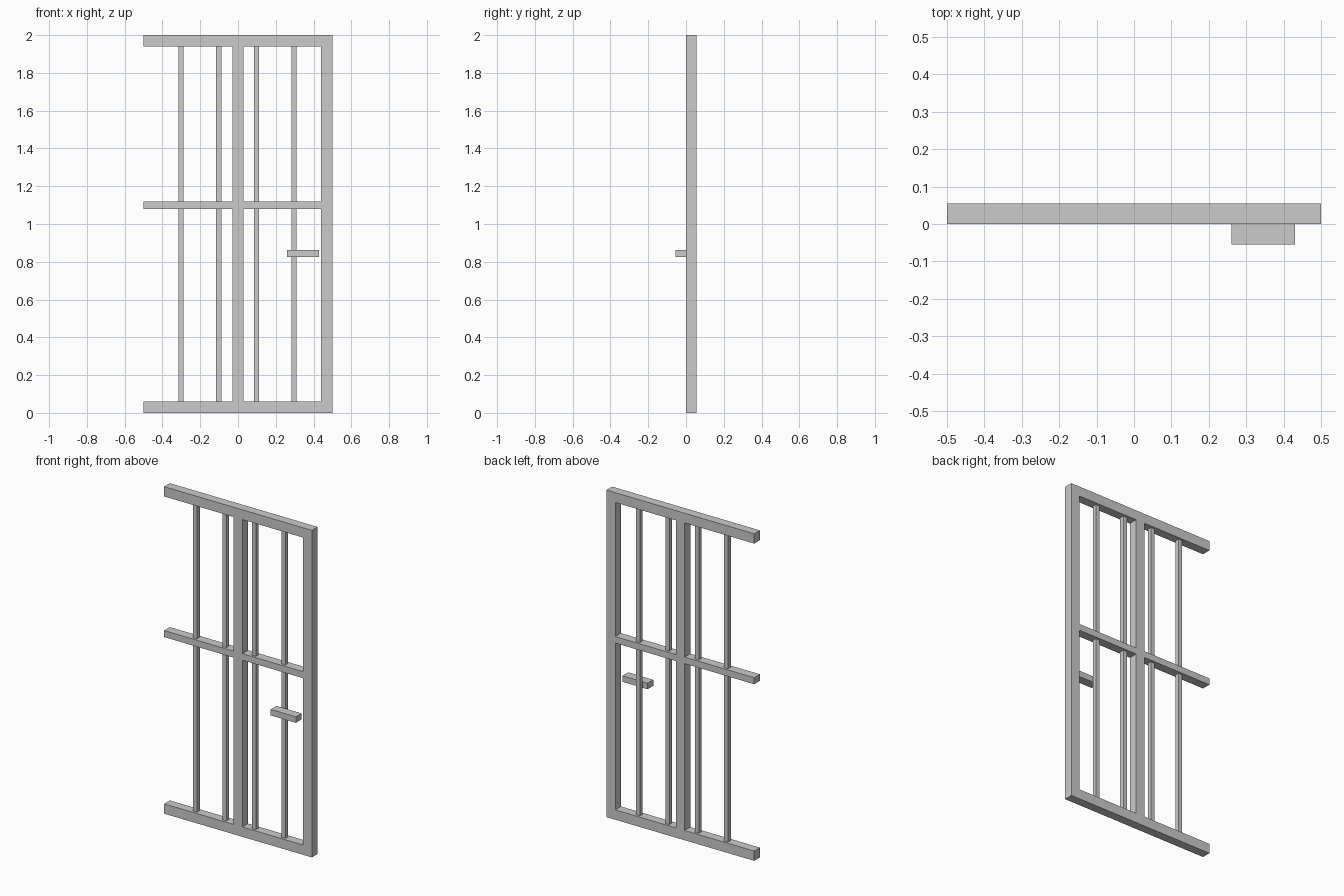
import bpy

if "Cube" in bpy.data.objects:
    bpy.data.objects.remove(bpy.data.objects["Cube"])


def box(name, x0, x1, y0, y1, z0, z1):
    """Axis-aligned box given by its limits."""
    bpy.ops.mesh.primitive_cube_add(
        size=1, location=((x0 + x1) / 2, (y0 + y1) / 2, (z0 + z1) / 2))
    ob = bpy.context.object
    ob.name = name
    ob.scale = (x1 - x0, y1 - y0, z1 - z0)
    bpy.ops.object.transform_apply(location=False, rotation=False, scale=True)
    return ob


DEPTH = 0.055   # frame thickness
RAIL = 0.06     # outer frame width

# Horizontal rails, open at the left end
box("bottom_rail", -0.5, 0.5, 0, DEPTH, 0, RAIL)
box("top_rail", -0.5, 0.5, 0, DEPTH, 2 - RAIL, 2)
box("middle_rail", -0.5, 0.44, 0, DEPTH, 1.08, 1.12)

# Upright stiles
box("right_stile", 0.5 - RAIL, 0.5, 0, DEPTH, 0, 2)
box("centre_stile", -RAIL / 2, RAIL / 2, 0, DEPTH, RAIL, 2 - RAIL)

# Thin vertical bars, set in the middle of the frame depth
BAR = 0.0135
for i, x in enumerate((-0.301, -0.102, 0.098, 0.297)):
    box(f"bar_{i + 1}", x - BAR, x + BAR, DEPTH / 2 - BAR, DEPTH / 2 + BAR,
        RAIL, 2 - RAIL)

# Handle on the front face
box("handle", 0.26, 0.43, -DEPTH, 0, 0.825, 0.862)
